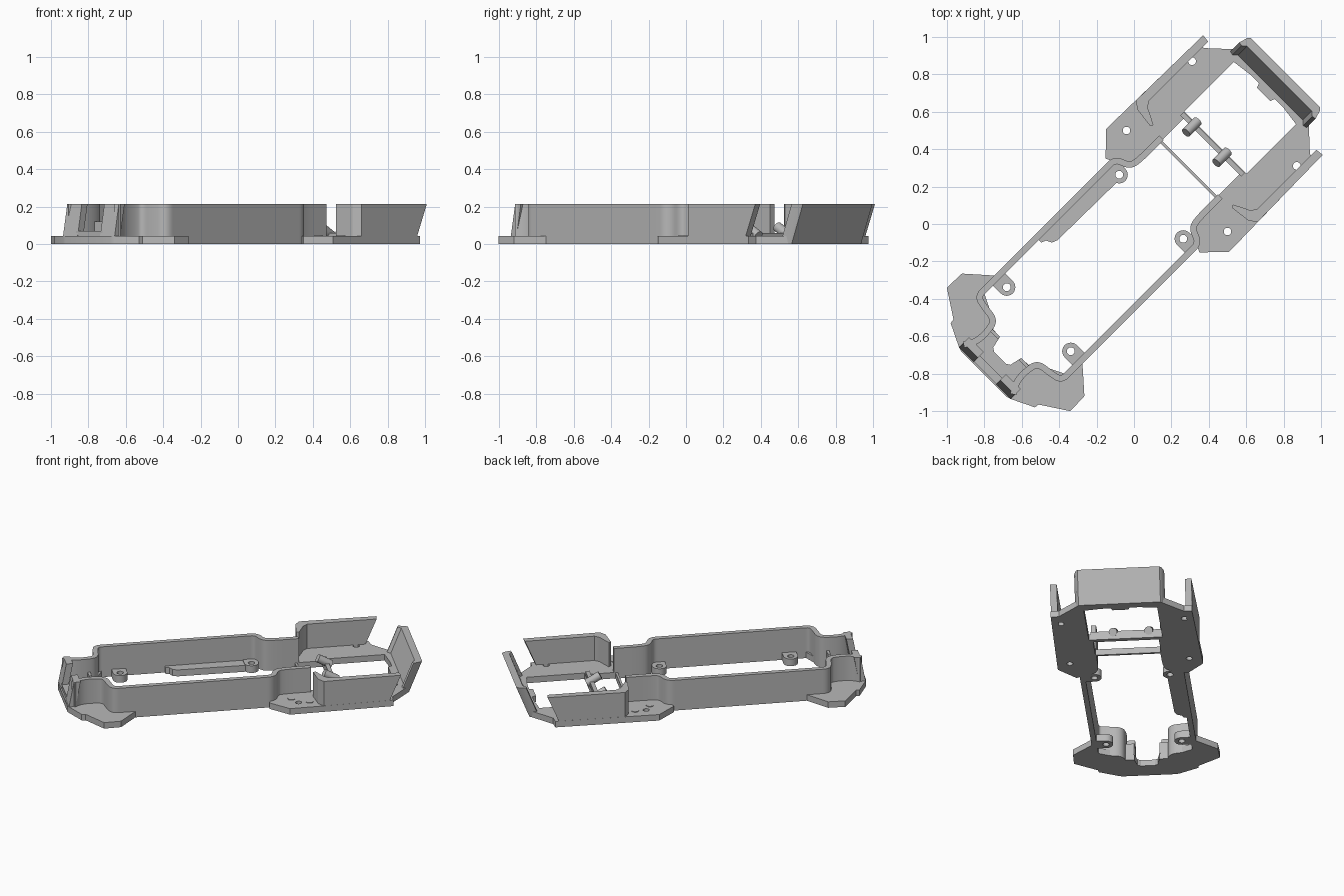
import bpy, bmesh, math
from mathutils import Matrix

cube = bpy.data.objects.get("Cube")
if cube:
    bpy.data.objects.remove(cube)

grey = bpy.data.materials.new("plain grey")
grey.use_nodes = True
grey.diffuse_color = (0.48, 0.48, 0.48, 1)
grey.node_tree.nodes["Principled BSDF"].inputs["Base Color"].default_value = grey.diffuse_color

# The part lies along a diagonal: build along x, then turn
TURN = Matrix.Rotation(math.pi / 4, 4, "Z")
TOP = 0.213
FLOOR = 0.042


def finish(name, mesh):
    bm = bmesh.new()
    bm.from_mesh(mesh)
    bmesh.ops.remove_doubles(bm, verts=bm.verts, dist=1e-5)
    bmesh.ops.recalc_face_normals(bm, faces=bm.faces)
    bm.transform(TURN)
    bm.to_mesh(mesh)
    bm.free()
    mesh.materials.clear()
    mesh.materials.append(grey)
    mesh.shade_smooth()
    mesh.set_sharp_from_angle(angle=math.radians(30))
    obj = bpy.data.objects.new(name, mesh)
    bpy.context.collection.objects.link(obj)
    return obj


def slab(name, loops, z0, z1, lean=None):
    """Extrude a filled outline (first loop) with holes (other loops)."""
    curve = bpy.data.curves.new(name, "CURVE")
    curve.dimensions = "2D"
    curve.fill_mode = "BOTH"
    curve.extrude = (z1 - z0) / 2
    for loop in loops:
        spline = curve.splines.new("POLY")
        spline.points.add(len(loop) - 1)
        for point, (u, w) in zip(spline.points, loop):
            point.co = (u, w, 0, 1)
        spline.use_cyclic_u = True
    temp = bpy.data.objects.new("temp", curve)
    bpy.context.collection.objects.link(temp)
    graph = bpy.context.evaluated_depsgraph_get()
    mesh = bpy.data.meshes.new_from_object(temp.evaluated_get(graph))
    bpy.data.objects.remove(temp)
    for v in mesh.vertices:
        v.co.z += (z0 + z1) / 2
        if lean:
            v.co.x += lean(v.co)
    mesh.name = name
    return finish(name, mesh)


def circle(u, w, r, n=20):
    return [(u + r * math.cos(i * math.tau / n), w + r * math.sin(i * math.tau / n)) for i in range(n)]


def rect(u0, u1, w0, w1):
    return [(u0, w0), (u1, w0), (u1, w1), (u0, w1)]


def flip(points, s):
    return [(u, w * s) for u, w in points]


def both(half):
    return half + flip(half, -1)[::-1]


def rounded(path, times=3):
    for _ in range(times):
        new = [path[0]]
        for (a, b), (c, d) in zip(path, path[1:]):
            new += [(a * .75 + c * .25, b * .75 + d * .25), (a * .25 + c * .75, b * .25 + d * .75)]
        path = new + [path[-1]]
    return path


def ribbon(path, thick):
    left, right = [], []
    for i, (u, w) in enumerate(path):
        a, b = path[max(i - 1, 0)], path[min(i + 1, len(path) - 1)]
        du, dw = b[0] - a[0], b[1] - a[1]
        k = thick / 2 / math.hypot(du, dw)
        left.append((u - dw * k, w + du * k))
        right.append((u + dw * k, w - du * k))
    return left + right[::-1]


# Rear floor with two windows and screw holes
rear = both([(1.06, .26), (.93, .40), (.925, .452), (.255, .465), (.14, .355),
             (.165, .30), (.235, .213), (.405, .21)])
window = both([(.615, .235), (.99, .235), (1.005, .12), (1.005, .06), (.98, .05)])
holes = [window, rect(.42, .585, -.21, .21)]
for s in (1, -1):
    holes += [circle(.835, .396 * s, .021), circle(.325, .382 * s, .02)]
slab("rear_floor", [rear] + holes, 0, FLOOR)

# Rear bumper leaning outward
slab("rear_bumper", [both([(1.06, .262), (1.045, .275), (1.0, .288), (.995, .268), (1.015, .245)])],
     0, TOP, lambda co: .085 * co.z / TOP)

# Front floor with side lobes and a central notch
notch = [(-.838, .463), (-.72, .33), (-.72, .30), (-.83, .30), (-.875, .21),
         (-.90, .15), (-.93, .135), (-.935, .08), (-1.0, .065), (-1.012, .045)]
slab("front_floor", [both([(-1.135, .17), (-1.128, .195), (-1.068, .318), (-1.043, .322),
                           (-.948, .467)] + notch)], 0, FLOOR)
slab("front_sill", [rect(-1.125, -1.08, -.1, .1)], FLOOR, .07)

# Long rail centre line, with a jog at each end
rail_path = [(.43, .222), (.25, .222), (.20, .24), (.175, .317), (.09, .317), (-.4, .317), (-.79, .317),
             (-.865, .317), (-.88, .25), (-.89, .165), (-.95, .148), (-1.04, .15), (-1.10, .188)]
wall = [(.935, .452), (.475, .46), (.445, .42), (.432, .31), (.447, .30), (.468, .34),
        (.49, .385), (.52, .41), (.93, .41)]

for s, side in ((1, "right"), (-1, "left")):
    slab(side + "_rail", [flip(ribbon(rounded(rail_path), .034), s)], 0, TOP)
    slab(side + "_rear_wall", [flip(wall, s)], 0, TOP,
         lambda co: (co.z / TOP * .09 - .05) if co.x > .9 else 0)
    # Front posts, sloping back
    slab(side + "_front_post", [flip(rect(-1.128, -1.085, .085, .195), s)], FLOOR, TOP,
         lambda co: .04 * (co.z - FLOOR) / TOP)
    slab(side + "_notch_flap", [flip(rect(-.95, -.932, .08, .14), s)], FLOOR, .12)
    # Screw tabs on the inside of the rail
    for where, u in (("front", -.72), ("rear", .13)):
        arc = [(u + .046 * math.cos(a), .242 + .046 * math.sin(a))
               for a in (math.pi * (1 + i / 12) for i in range(13))]
        outline = [(u - .046, .305)] + arc + [(u + .046, .305)]
        slab(f"{side}_{where}_tab", [flip(outline, s), circle(u, .242 * s, .021)], 0, .05)
    # Shallow round marks on the rear floor
    for u, w in ((.396, .382), (.29, .318)):
        slab(side + "_floor_mark", [circle(u, w * s, .024)], FLOOR, FLOOR + .004)

# Ledge along one rail
slab("rail_ledge", [[(.11, .305), (.11, .222), (-.35, .228), (-.38, .24), (-.395, .27),
                     (-.42, .28), (-.42, .305)]], 0, .045)

# Cross bar carrying two tilted pegs
slab("cross_bar", [rect(.585, .612, -.225, .235)], 0, .06)
for w in (.148, -.08):
    bm = bmesh.new()
    bmesh.ops.create_cone(bm, cap_ends=True, segments=20, radius1=.027, radius2=.027, depth=.10,
                          matrix=Matrix.Translation((.585, w, .068)) @ Matrix.Rotation(math.radians(-60), 4, "Y"))
    mesh = bpy.data.meshes.new("peg")
    bm.to_mesh(mesh)
    bm.free()
    finish("peg", mesh)
